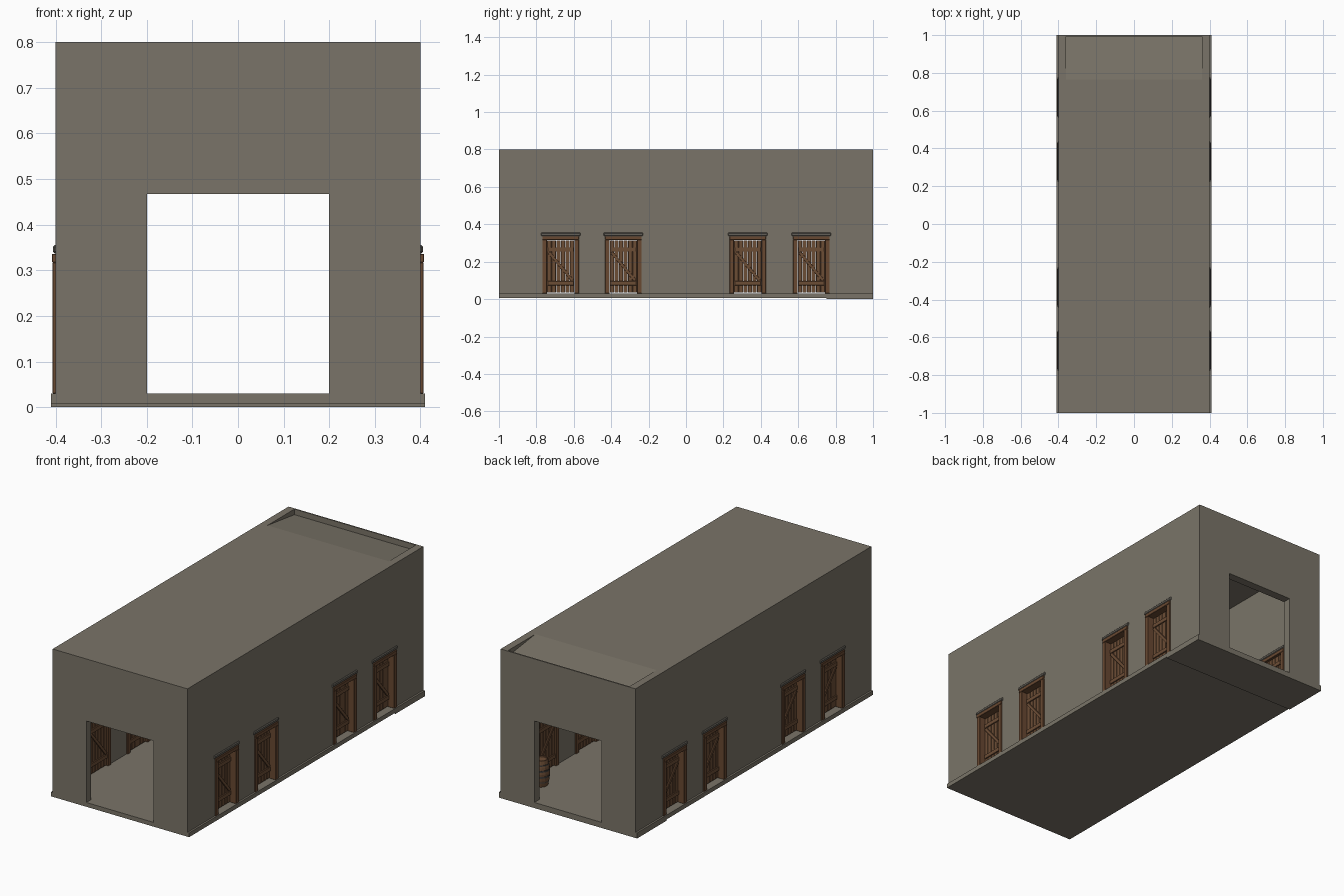
import bpy, bmesh, math
from mathutils import Matrix, Vector

if "Cube" in bpy.data.objects:
    bpy.data.objects.remove(bpy.data.objects["Cube"])


def material(name, rgb):
    m = bpy.data.materials.new(name)
    m.diffuse_color = (*rgb, 1)
    m.use_nodes = True
    m.node_tree.nodes["Principled BSDF"].inputs["Base Color"].default_value = m.diffuse_color
    return m


STONE = material("stone", (0.195, 0.175, 0.138))
TRIM = material("dark stone", (0.125, 0.115, 0.098))
WOOD = material("door wood", (0.150, 0.074, 0.036))
FRAME = material("frame wood", (0.140, 0.066, 0.031))
IRON = material("iron", (0.05, 0.045, 0.04))


def finish(bm, name, mat):
    bmesh.ops.recalc_face_normals(bm, faces=bm.faces)
    me = bpy.data.meshes.new(name)
    bm.to_mesh(me)
    bm.free()
    me.materials.append(mat)
    ob = bpy.data.objects.new(name, me)
    bpy.context.collection.objects.link(ob)
    return ob


def add_box(bm, lo, hi, rot=None):
    lo, hi = Vector(lo), Vector(hi)
    m = Matrix.Translation((lo + hi) / 2)
    if rot is not None:
        m = m @ rot
    m = m @ Matrix.Diagonal((*(hi - lo), 1))
    bmesh.ops.create_cube(bm, size=1, matrix=m)


def boxes(name, mat, items, bevel=0, mirror=False):
    bm = bmesh.new()
    for it in items:
        add_box(bm, *it)
    if bevel:
        bmesh.ops.bevel(bm, geom=bm.edges[:], offset=bevel, segments=1, affect='EDGES')
    ob = finish(bm, name, mat)
    if mirror:
        ob.modifiers.new("mirror", 'MIRROR')
    return ob


DOORS = (-0.67, -0.335, 0.33, 0.67)
HALF = 0.0975   # half width of a doorway
SILL = 0.03

# floor slab, its back section reaching slightly lower
boxes("floor_slab", STONE, [((-0.41, -1, 0.007), (0.41, 0.75, SILL))])
boxes("floor_slab_back", STONE, [((-0.41, 0.75, 0), (0.41, 1, SILL))])

# hollow hall with end openings and side doorways
hall = boxes("hall_walls", STONE, [((-0.4, -1, SILL), (0.4, 1, 0.8))])
cutters = [
    boxes("cut_room", STONE, [((-0.36, -0.96, 0), (0.36, 0.955, 0.76))]),
    boxes("cut_ends", STONE, [((-0.2, -1.2, 0), (0.2, 1.2, 0.467))]),
]
for y in DOORS:
    cutters.append(boxes("cut_door", STONE, [((-0.6, y - HALF + 0.004, 0), (0.6, y + HALF - 0.004, 0.33))]))
# wedge that makes the roof dip at the back end
bm = bmesh.new()
sides = [[bm.verts.new((x, y, z)) for y, z in ((0.76, 0.8005), (0.993, 0.77), (0.993, 0.85), (0.76, 0.85))]
         for x in (-0.36, 0.36)]
bm.faces.new(sides[0])
bm.faces.new(sides[1])
for i in range(4):
    j = (i + 1) % 4
    bm.faces.new((sides[0][i], sides[0][j], sides[1][j], sides[1][i]))
cutters.append(finish(bm, "cut_roof_dip", STONE))

bpy.context.view_layer.objects.active = hall
for c in cutters:
    c.hide_render = True
    mod = hall.modifiers.new("cut", 'BOOLEAN')
    mod.operation = 'DIFFERENCE'
    mod.solver = 'EXACT'
    mod.object = c
    bpy.ops.object.modifier_apply(modifier=mod.name)
for c in cutters:
    bpy.data.objects.remove(c)

# doors, mirrored to the other side wall
for n, y in enumerate(DOORS, 1):
    boxes(f"door_frame_{n}", FRAME, [
        ((0.352, y - HALF, SILL), (0.407, y - HALF + 0.024, 0.317)),
        ((0.352, y + HALF - 0.024, SILL), (0.407, y + HALF, 0.317)),
        ((0.352, y - HALF, 0.317), (0.408, y + HALF, 0.336)),
    ], 0.0015, True)
    boxes(f"door_lintel_{n}", TRIM, [((0.352, y - 0.106, 0.337), (0.406, y + 0.106, 0.355))], 0.004, True)
    w = (HALF - 0.024) * 2 / 6
    planks = []
    for i in range(6):
        a = y - 3 * w + i * w
        planks.append(((0.362, a + 0.001, SILL + 0.004), (0.372, a + w - 0.001, 0.314)))
    boxes(f"door_planks_{n}", WOOD, planks, 0.001, True)
    # ledges and diagonal brace on both faces
    rails = []
    for x0, x1 in ((0.372, 0.379), (0.355, 0.362)):
        for z in (0.085, 0.265):
            rails.append(((x0, y - 0.07, z - 0.011), (x1, y + 0.07, z + 0.011)))
        rails.append(((x0, y - 0.098, 0.167), (x1, y + 0.098, 0.183),
                      Matrix.Rotation(math.radians(-50), 4, 'X')))
    boxes(f"door_braces_{n}", WOOD, rails, 0.001, True)


# barrel just inside the back opening
def lathe(name, mat, profile, loc, steps=14):
    bm = bmesh.new()
    rings = [[bm.verts.new((loc[0] + r * math.cos(2 * math.pi * k / steps),
                            loc[1] + r * math.sin(2 * math.pi * k / steps), loc[2] + z))
              for k in range(steps)] for r, z in profile]
    for a, b in zip(rings, rings[1:]):
        for k in range(steps):
            bm.faces.new((a[k], a[(k + 1) % steps], b[(k + 1) % steps], b[k]))
    bm.faces.new(rings[0])
    bm.faces.new(rings[-1])
    return finish(bm, name, mat)


spot = (0.295, 0.81, SILL)
lathe("barrel", WOOD, [(0.036, 0), (0.043, 0.035), (0.046, 0.07), (0.043, 0.105),
                       (0.036, 0.14), (0.031, 0.14), (0.031, 0.133)], spot)
for i, (r, z) in enumerate(((0.0415, 0.022), (0.0465, 0.05), (0.0465, 0.082), (0.0415, 0.11)), 1):
    lathe(f"barrel_hoop_{i}", IRON, [(r, z), (r, z + 0.009)], spot)
